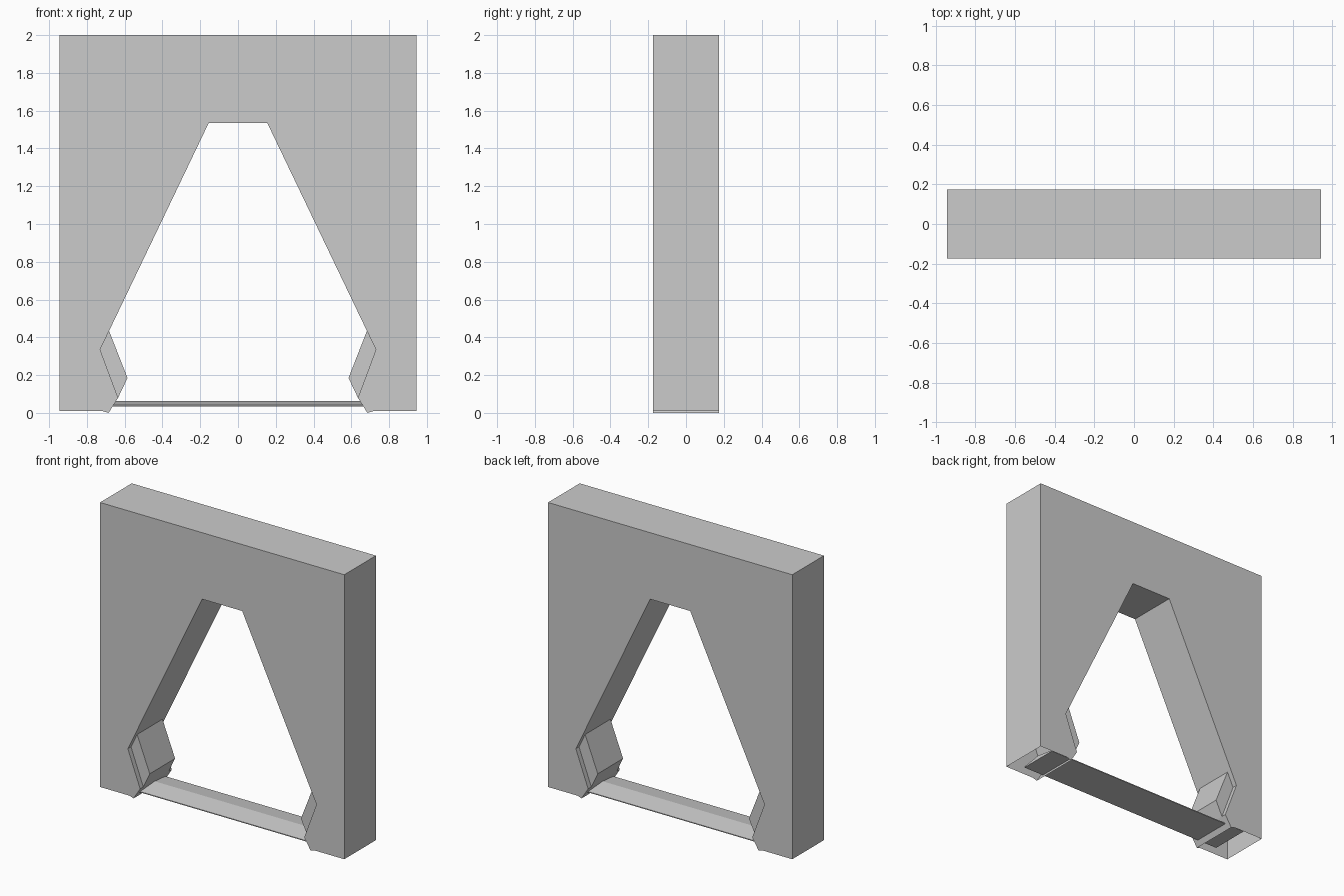
import bpy
from math import pi

if "Cube" in bpy.data.objects:
    bpy.data.objects.remove(bpy.data.objects["Cube"])


def extrude(name, profile, depth, open_edges=()):
    """Sweep a counter-clockwise (x, z) profile along y, leaving chosen edges open."""
    n = len(profile)
    verts = [(x, y, z) for y in (-depth, depth) for x, z in profile]
    faces = [tuple(range(n)), tuple(reversed(range(n, 2 * n)))]
    for i in range(n):
        if i not in open_edges:
            j = (i + 1) % n
            faces.append((i, i + n, j + n, j))
    mesh = bpy.data.meshes.new(name)
    mesh.from_pydata(verts, [], faces)
    mesh.update()
    obj = bpy.data.objects.new(name, mesh)
    bpy.context.collection.objects.link(obj)
    return obj


def mirrored(points):
    return [(-x, z) for x, z in reversed(points)]


# Hollow wall with a tapered opening; the underside of both legs is open
right = [(0.155, 1.535), (0.73, 0.335), (0.635, 0.08), (0.685, 0.0),
         (0.72, 0.01), (0.945, 0.01), (0.945, 2.0)]
left = mirrored(right)
wall = left[1:] + right + left[:1]
extrude("arch_wall", wall, 0.175, open_edges=(0, 1, 9, 10))

# Slanted blocks at the foot of the opening, set in from both faces
block = [(0.635, 0.08), (0.73, 0.335), (0.683, 0.435), (0.585, 0.185)]
extrude("right_foot_block", block, 0.14, open_edges=(0,))
extrude("left_foot_block", mirrored(block), 0.14, open_edges=(2,))

# Threshold bar with a low ridge, running into both legs
sill = [(-0.14, 0.035), (0.14, 0.035), (0.14, 0.041), (0.0, 0.063), (-0.14, 0.041)]
bar = extrude("threshold_bar", sill, 0.82)
bar.rotation_euler.z = pi / 2
